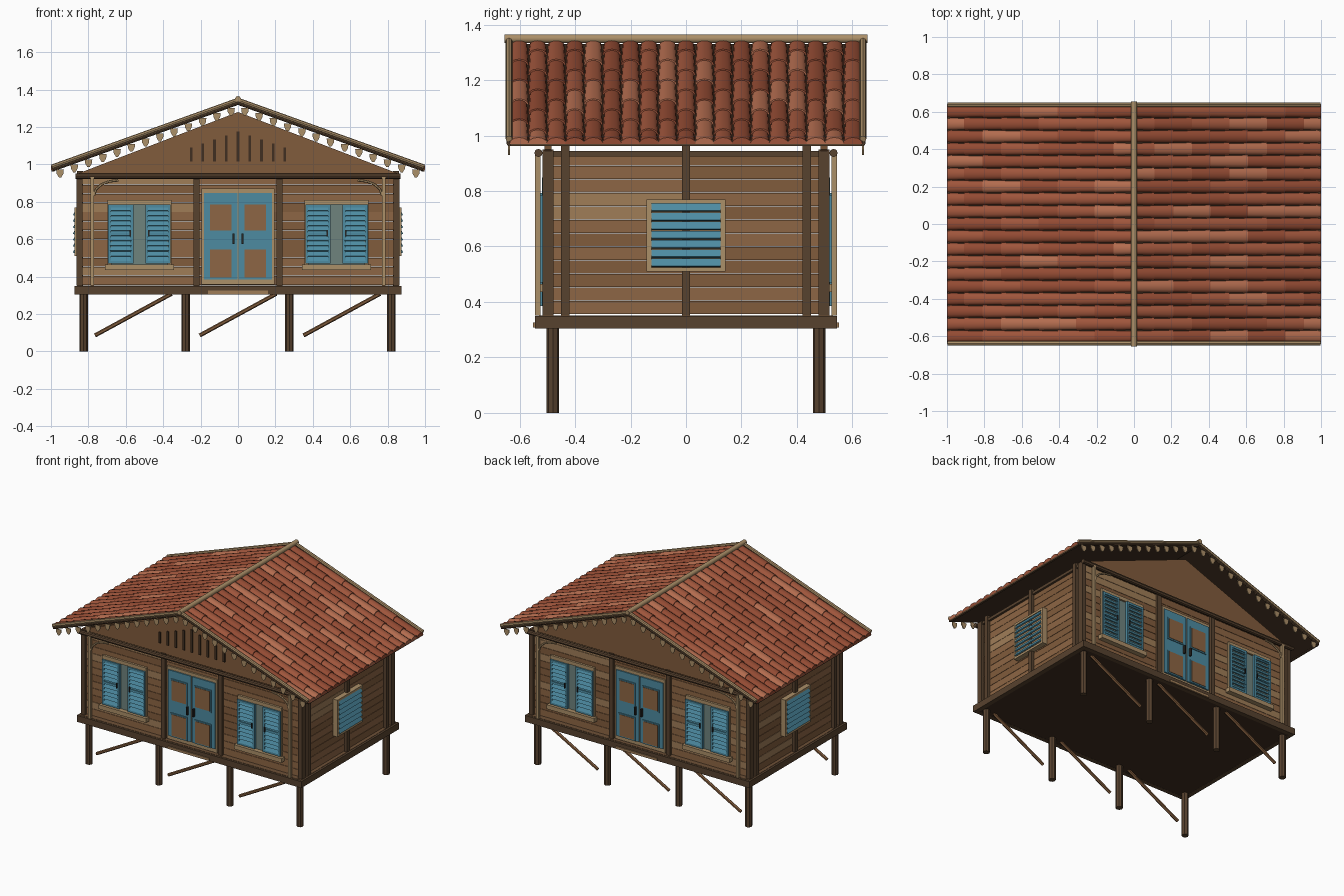
import bpy, bmesh, math, random
from mathutils import Vector, Matrix

if "Cube" in bpy.data.objects:
    bpy.data.objects.remove(bpy.data.objects["Cube"])

random.seed(4)
PALETTE = {"dark": (88, 68, 50), "timber": (110, 82, 58), "plank_a": (140, 102, 70), "plank_b": (128, 92, 62),
           "plank_c": (158, 124, 88), "light": (170, 142, 104), "blue": (78, 138, 160), "glass": (110, 130, 125),
           "tile_a": (158, 86, 62), "tile_b": (146, 76, 54), "tile_c": (178, 108, 80), "soffit": (66, 50, 38),
           "iron": (45, 42, 40)}
parts = {}


def part(name, col):
    return parts.setdefault((name, col), bmesh.new())


def box(name, col, x, y, z):
    """Box from three (low, high) ranges."""
    c = [(a + b) / 2 for a, b in (x, y, z)]
    d = [abs(b - a) for a, b in (x, y, z)]
    bmesh.ops.create_cube(part(name, col), size=1, matrix=Matrix.Translation(c) @ Matrix.Diagonal((*d, 1)))


def slat(name, col, c, size, angle, axis):
    m = Matrix.Translation(c) @ Matrix.Rotation(angle, 4, axis) @ Matrix.Diagonal((*size, 1))
    bmesh.ops.create_cube(part(name, col), size=1, matrix=m)


def rod(name, col, a, b, r, n=8):
    a, b = Vector(a), Vector(b)
    q = (b - a).to_track_quat('Z', 'Y').to_matrix().to_4x4()
    bmesh.ops.create_cone(part(name, col), cap_ends=True, segments=n, radius1=r, radius2=r,
                          depth=(b - a).length, matrix=Matrix.Translation((a + b) / 2) @ q)


def prism(name, col, pts, y0, y1):
    """Profile in x-z pushed along y."""
    bm = part(name, col)
    f, g = ([bm.verts.new((x, y, z)) for x, z in pts] for y in (y0, y1))
    bm.faces.new(f)
    bm.faces.new(g[::-1])
    n = len(pts)
    for i in range(n):
        bm.faces.new((f[i], g[i], g[(i + 1) % n], f[(i + 1) % n]))


def roof_z(x):
    return 1.318 - 0.358 * abs(x)


# platform and stilts
box("platform", "timber", (-.86, .86), (-.53, .53), (.312, .352))
box("platform_underside", "soffit", (-.85, .85), (-.52, .52), (.306, .314))
for s in (-1, 1):
    box("platform_beam", "dark", (-.875, .875), (s * .515, s * .545), (.305, .35))
    box("platform_beam", "dark", (s * .845, s * .875), (-.545, .545), (.305, .35))
    for x in (-.825, -.28, .275, .82):
        rod("stilt", "dark", (x, s * .48, 0), (x, s * .48, .31), .023)
    for x in (-.56, 0, .555):
        rod("stilt_brace", "plank_b", (x - .205, s * .48, .085), (x + .205, s * .48, .308), .011, 6)
    box("door_step", "plank_c", (-.16, .16), (s * .54, s * .552), (.308, .325))

# plank walls
rows = 12
for i in range(rows):
    z = .355 + i * .585 / rows
    zr = (z + .001, z + .585 / rows - .001)
    for s in (-1, 1):
        for xr in ((-.84, -.22), (-.22, .22), (.22, .84)):
            box("wall_planks", "plank_" + random.choice("aabbc"), xr, (s * .48, s * .5), zr)
        for yr in ((-.48, 0), (0, .48)):
            box("side_planks", "plank_" + random.choice("aabbc"), (s * .82, s * .84), yr, zr)

for s in (-1, 1):
    # wall posts and top beams
    for x in (-.847, -.222, .222, .847):
        box("wall_post", "dark", (x - .016, x + .016), (s * .478, s * .518), (.352, .95))
    for y in (-.435, 0, .435):
        box("side_post", "dark", (s * .83, s * .862), (y - .015, y + .015), (.352, .965))
    rod("top_beam", "dark", (-.87, s * .532, .937), (.87, s * .532, .937), .015)
    box("side_beam", "dark", (s * .825, s * .855), (-.5, .5), (.925, .945))
    # gable wall
    prism("gable", "plank_b", [(-.87, .945), (.87, .945), (0, 1.28)], s * .485, s * .51)
    # slender corner posts with curved brackets
    for m in (-1, 1):
        box("porch_post", "light", (m * .77, m * .788), (s * .525, s * .545), (.352, .94))
        arc = [(m * (.64 + .13 * math.sin(t)), s * .535, .835 + .08 * math.cos(t))
               for t in [k * math.pi / 8 for k in range(5)]]
        for a, b in zip(arc, arc[1:]):
            rod("porch_bracket", "light", a, b, .007, 6)
    # double door
    box("door_frame", "light", (-.195, .195), (s * .49, s * .512), (.357, .87))
    for m in (-1, 1):
        box("door_leaf", "blue", (m * .004, m * .183), (s * .505, s * .52), (.385, .848))
        for zr in ((.39, .545), (.64, .785)):
            box("door_panel_trim", "blue", (m * .028, m * .158), (s * .515, s * .526), (zr[0] - .004, zr[1] + .008))
            box("door_panel", "plank_a", (m * .036, m * .15), (s * .515, s * .529), (zr[0] + .005, zr[1]))
        box("door_handle", "iron", (m * .02, m * .03), (s * .518, s * .538), (.575, .63))
    # shuttered windows
    for cx in (-.527, .527):
        for xr, zr in (((-.172, -.15), (.46, .81)), ((.15, .172), (.46, .81)), ((-.172, .172), (.785, .81))):
            box("window_frame", "light", (cx + xr[0], cx + xr[1]), (s * .495, s * .515), zr)
        box("window_sill", "light", (cx - .185, cx + .185), (s * .495, s * .535), (.435, .465))
        box("window_glass", "glass", (cx - .155, cx + .155), (s * .495, s * .503), (.465, .787))
        for m in (-1, 1):
            for a, b in ((.032, .047), (.152, .167)):
                box("shutter_frame", "blue", (cx + m * a, cx + m * b), (s * .507, s * .525), (.47, .785))
            for zr in ((.47, .485), (.62, .635), (.77, .785)):
                box("shutter_frame", "blue", (cx + m * .04, cx + m * .16), (s * .507, s * .524), zr)
            for i in range(11):
                slat("shutter_slat", "blue", (cx + m * .1, s * .517, .495 + i * .027), (.115, .006, .028), s * .5, 'X')
            box("shutter_latch", "iron", (cx + m * .046, cx + m * .053), (s * .52, s * .532), (.615, .65))
    # louvred side window
    for yr, zr in (((-.142, -.125), (.51, .77)), ((.125, .142), (.51, .77)),
                   ((-.142, .142), (.51, .525)), ((-.142, .142), (.755, .77))):
        box("side_window_frame", "light", (s * .835, s * .875), yr, zr)
    box("side_window_back", "plank_c", (s * .835, s * .858), (-.13, .13), (.515, .765))
    for i in range(7):
        slat("side_window_slat", "blue", (s * .872, 0, .541 + i * .0333), (.008, .25, .03), -s * .5, 'Y')

# gable vents, front only
for i in range(-4, 5):
    box("gable_vent", "soffit", (i * .0627 - .007, i * .0627 + .007), (-.508, -.518), (1.015, 1.175 - abs(i) * .021))

# roof deck, fascia, barge rods, ridge and hanging trim
for s in (-1, 1):
    prism("roof_deck", "soffit", [(0, roof_z(0)), (s * .995, roof_z(.995)), (s * .995, roof_z(.995) + .012),
                                  (0, roof_z(0) + .012)], -.635, .635)
    box("eave_fascia", "dark", (s * .982, s * .996), (-.635, .635), (.962, .984))
    for y in (-.638, .638):
        rod("barge_rod", "light", (0, y, 1.344), (s * .995, y, .987), .012)
        rod("barge_under_rod", "dark", (0, y, 1.327), (s * .99, y, .971), .009)
        for k in range(13):
            x, z = s * (.037 + k * .0762), 1.302 - k * .0275
            prism("hanging_trim", "light", [(x - .02, z), (x + .02, z), (x + .018, z - .022), (x + .006, z - .042),
                                            (x - .006, z - .042), (x - .018, z - .022)], y - .003, y + .003)
rod("ridge_pole", "light", (0, -.655, 1.349), (0, .655, 1.349), .016, 10)

# barrel tiles: tapered half rounds in overlapping courses
cols, courses, seg = 19, 5, 6
pitch = 1.27 / cols
for s in (-1, 1):
    for c in range(cols):
        y = -.635 + (c + .5) * pitch
        shift = .5 * (c % 2) / courses
        cuts = sorted({0, 1, *[min(1, max(0, k / courses + shift)) for k in range(courses + 1)]})
        for a, b in zip(cuts, cuts[1:]):
            bm = part("roof_tiles", "tile_" + random.choice("aaabbbc"))
            ends = []
            for t, r, h in ((a, .029, .018), (min(1, b + .01), .035, .023)):
                ends.append([bm.verts.new((s * t, y + r * math.cos(math.pi * i / seg),
                                           roof_z(t) + .01 + h * math.sin(math.pi * i / seg))) for i in range(seg + 1)])
            for i in range(seg):
                bm.faces.new((ends[0][i], ends[0][i + 1], ends[1][i + 1], ends[1][i]))
            bm.faces.new(ends[1])

# turn every part into an object
mats = {}
for key, rgb in PALETTE.items():
    mats[key] = bpy.data.materials.new(key)
    mats[key].diffuse_color = (*[(v / 255) ** 2.2 for v in rgb], 1)
for (name, col), bm in parts.items():
    bmesh.ops.recalc_face_normals(bm, faces=bm.faces)
    mesh = bpy.data.meshes.new(name)
    bm.to_mesh(mesh)
    bm.free()
    mesh.materials.append(mats[col])
    ob = bpy.data.objects.new(name, mesh)
    bpy.context.collection.objects.link(ob)
    if name in ("roof_tiles", "ridge_pole", "barge_rod"):
        bpy.context.view_layer.objects.active = ob
        ob.select_set(True)
        bpy.ops.object.shade_smooth_by_angle(angle=math.radians(40))
        ob.select_set(False)

for m in bpy.data.materials:
    if m.users and not m.is_grease_pencil:
        m.use_nodes = True
        m.node_tree.nodes["Principled BSDF"].inputs["Base Color"].default_value = m.diffuse_color
